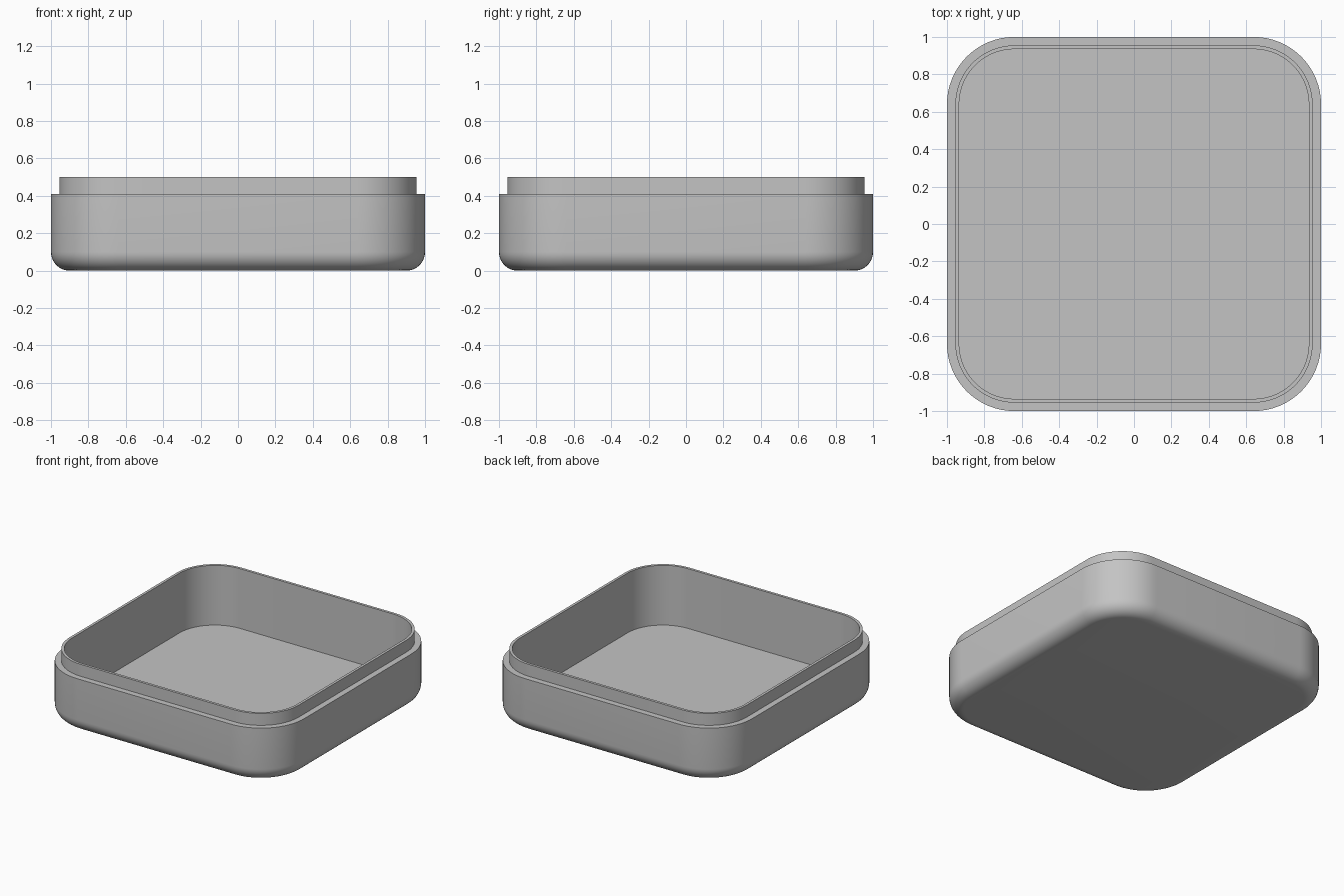
import bpy
import bmesh
from math import sin, cos, pi, radians

if "Cube" in bpy.data.objects:
    bpy.data.objects.remove(bpy.data.objects["Cube"], do_unlink=True)

CORNER = 0.64      # corner arc centre, shared by every wall
ARC_STEPS = 16
FILLET = 0.1

grey = bpy.data.materials.new("plain_grey")
grey.use_nodes = True
colour = (0.55, 0.55, 0.55, 1)
grey.diffuse_color = colour
grey.node_tree.nodes["Principled BSDF"].inputs["Base Color"].default_value = colour


def rounded_ring(bm, half, z):
    """Loop of vertices around a rounded square of the given half width."""
    radius = half - CORNER
    ring = []
    for quarter in range(4):
        mid = (quarter + 0.5) * pi / 2
        cx, cy = (CORNER * 2 ** 0.5 * f(mid) for f in (cos, sin))
        for i in range(ARC_STEPS + 1):
            a = (quarter + i / ARC_STEPS) * pi / 2
            ring.append(bm.verts.new((cx + radius * cos(a), cy + radius * sin(a), z)))
    return ring


# Wall section from the underside, over the lip, down to the inner floor
section = []
for i in range(11):
    a = i / 10 * pi / 2
    section.append((1 - FILLET + FILLET * sin(a), FILLET - FILLET * cos(a)))
section += [(1, 0.41), (0.955, 0.41), (0.955, 0.5), (0.935, 0.5), (0.935, 0.05)]

# Open tray with a stepped lip
bm = bmesh.new()
rings = [rounded_ring(bm, half, z) for half, z in section]
for low, high in zip(rings, rings[1:]):
    for i in range(len(low)):
        j = (i + 1) % len(low)
        bm.faces.new((low[i], low[j], high[j], high[i]))
bm.faces.new(rings[0][::-1])
bm.faces.new(rings[-1])

mesh = bpy.data.meshes.new("tray")
bm.to_mesh(mesh)
bm.free()
mesh.materials.append(grey)
tray = bpy.data.objects.new("tray", mesh)
bpy.context.collection.objects.link(tray)

bpy.context.view_layer.objects.active = tray
tray.select_set(True)
bpy.ops.object.shade_smooth_by_angle(angle=radians(30))
